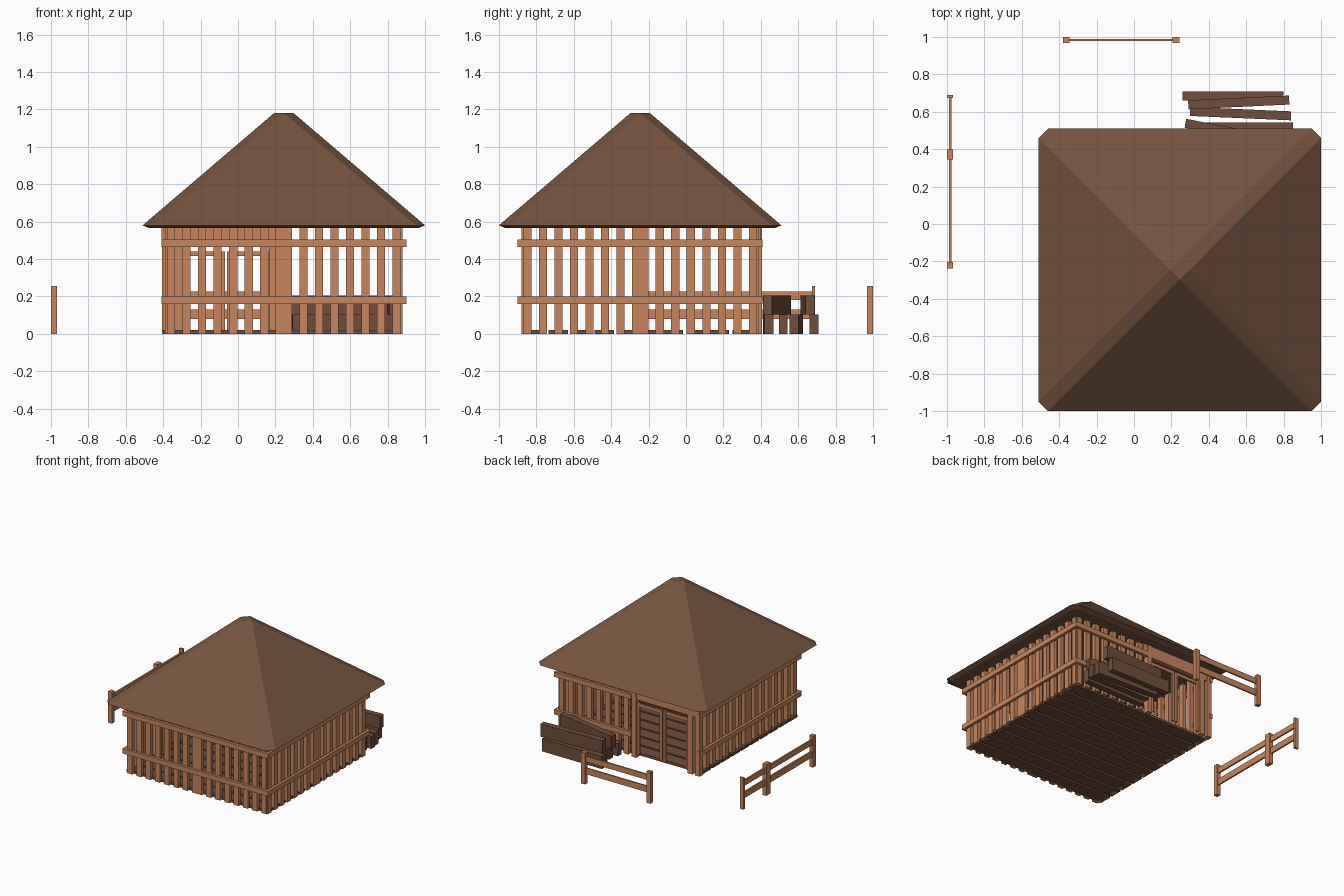
import bpy, bmesh, math
from mathutils import Matrix, Vector

old = bpy.data.objects.get("Cube")
if old:
    bpy.data.objects.remove(old)


def material(name, rgb):
    m = bpy.data.materials.new(name)
    m.use_nodes = True
    m.diffuse_color = (*rgb, 1)
    m.node_tree.nodes["Principled BSDF"].inputs["Base Color"].default_value = (*rgb, 1)
    return m


WOOD = material("light wood", (0.58, 0.24, 0.112))
ROOF = material("roof brown", (0.188, 0.089, 0.05))
DARK = material("dark planks", (0.165, 0.076, 0.043))
CENTRE = Vector((0.245, -0.245, 0))


def finish(name, bm, mat):
    mesh = bpy.data.meshes.new(name)
    bmesh.ops.recalc_face_normals(bm, faces=bm.faces)
    bm.to_mesh(mesh)
    bm.free()
    mesh.materials.append(mat)
    ob = bpy.data.objects.new(name, mesh)
    bpy.context.collection.objects.link(ob)
    return ob


def box(bm, x, y, z, frame=Matrix()):
    """Add a box from (min, max) ranges, moved by a frame."""
    mid = Vector([(a + b) / 2 for a, b in (x, y, z)])
    size = Vector([b - a for a, b in (x, y, z)])
    bmesh.ops.create_cube(bm, size=1, matrix=frame @ Matrix.Translation(mid) @ Matrix.Diagonal(size).to_4x4())


# Roof: chamfered square pyramid with a small diamond top
bm = bmesh.new()
rings = []
for half, cut, z in ((0.72, 0.035, 0.565), (0.755, 0.05, 0.58), (0.052, 0.051, 1.18)):
    ring = []
    for q in range(4):
        spin = Matrix.Rotation(q * math.pi / 2, 3, 'Z')
        for p in ((half, -half + cut, z), (half, half - cut, z)):
            ring.append(bm.verts.new(CENTRE + spin @ Vector(p)))
    rings.append(ring)
for low, high in zip(rings, rings[1:]):
    for i in range(8):
        j = (i + 1) % 8
        bm.faces.new((low[i], low[j], high[j], high[i]))
bm.faces.new(rings[0])
bm.faces.new(rings[-1])
bmesh.ops.remove_doubles(bm, verts=bm.verts, dist=0.003)
finish("roof", bm, ROOF)

# Walls: vertical boards in two halves, plus two outer rails
RAILS = ((0.16, 0.2), (0.465, 0.505))
for name, turn in (("front", 0), ("left", 1), ("back", 2), ("right", 3)):
    frame = Matrix.Translation(CENTRE) @ Matrix.Rotation(turn * math.pi / 2, 4, 'Z')
    bm = bmesh.new()
    for side in (-1, 1):
        if name == "back" and side == 1:
            continue  # this half holds the doorway
        for k in range(8):
            c = side * (0.022 + 0.083 * k)
            box(bm, (c - 0.022, c + 0.022), (-0.635, -0.605), (0, 0.57), frame)
    finish(name + "_wall_boards", bm, WOOD)
    bm = bmesh.new()
    for z in RAILS:
        box(bm, (-0.655, 0.04 if name == "back" else 0.655), (-0.655, -0.632), z, frame)
    finish(name + "_wall_rails", bm, WOOD)

# Doorway: posts, header, and two open gate frames
bm = bmesh.new()
for x in ((-0.407, -0.363), (-0.34, -0.295), (0.165, 0.205)):
    box(bm, x, (0.36, 0.405), (0, 0.57))
box(bm, (-0.41, 0.245), (0.365, 0.4), (0.47, 0.57))
finish("door_frame", bm, WOOD)
bm = bmesh.new()
for a, b in ((-0.295, -0.07), (-0.06, 0.165)):
    for x in ((a, a + 0.02), (b - 0.02, b)):
        box(bm, x, (0.375, 0.395), (0.02, 0.44))
    box(bm, (a, b), (0.377, 0.393), (0.415, 0.44))
finish("gate_frames", bm, WOOD)

# Floor planks
bm = bmesh.new()
for k in range(10):
    y = -0.858 + 0.123 * k
    box(bm, (-0.4, 0.87), (y, y + 0.105), (0, 0.02))
finish("floor_planks", bm, DARK)

# Pile of beams behind the building: centre x, centre y, level, angle
bm = bmesh.new()
for x, y, level, angle in ((0.53, 0.685, 0, 0), (0.57, 0.59, 0, -2.5), (0.58, 0.52, 0, 0),
                           (0.56, 0.44, 0, 1), (0.56, 0.65, 1, 2.7), (0.54, 0.487, 1, -11)):
    frame = Matrix.Translation((x, y, level * 0.103)) @ Matrix.Rotation(math.radians(angle), 4, 'Z')
    box(bm, (-0.27, 0.27), (-0.024, 0.024), (0, 0.102), frame)
finish("beam_pile", bm, DARK)

# Fences: square posts and two thin rails
FENCE_RAILS = ((0.08, 0.13), (0.18, 0.225))
bm = bmesh.new()
for x in (-0.362, 0.225):
    box(bm, (x - 0.018, x + 0.018), (0.968, 1.0), (0, 0.255))
for z in FENCE_RAILS:
    box(bm, (-0.362, 0.225), (0.978, 0.99), z)
finish("back_fence", bm, WOOD)
bm = bmesh.new()
for y, half in ((-0.22, 0.018), (0.372, 0.026), (0.682, 0.009)):
    box(bm, (-1.0, -0.967), (y - half, y + half), (0, 0.255))
for z in FENCE_RAILS:
    box(bm, (-0.99, -0.977), (-0.22, 0.682), z)
finish("side_fence", bm, WOOD)
